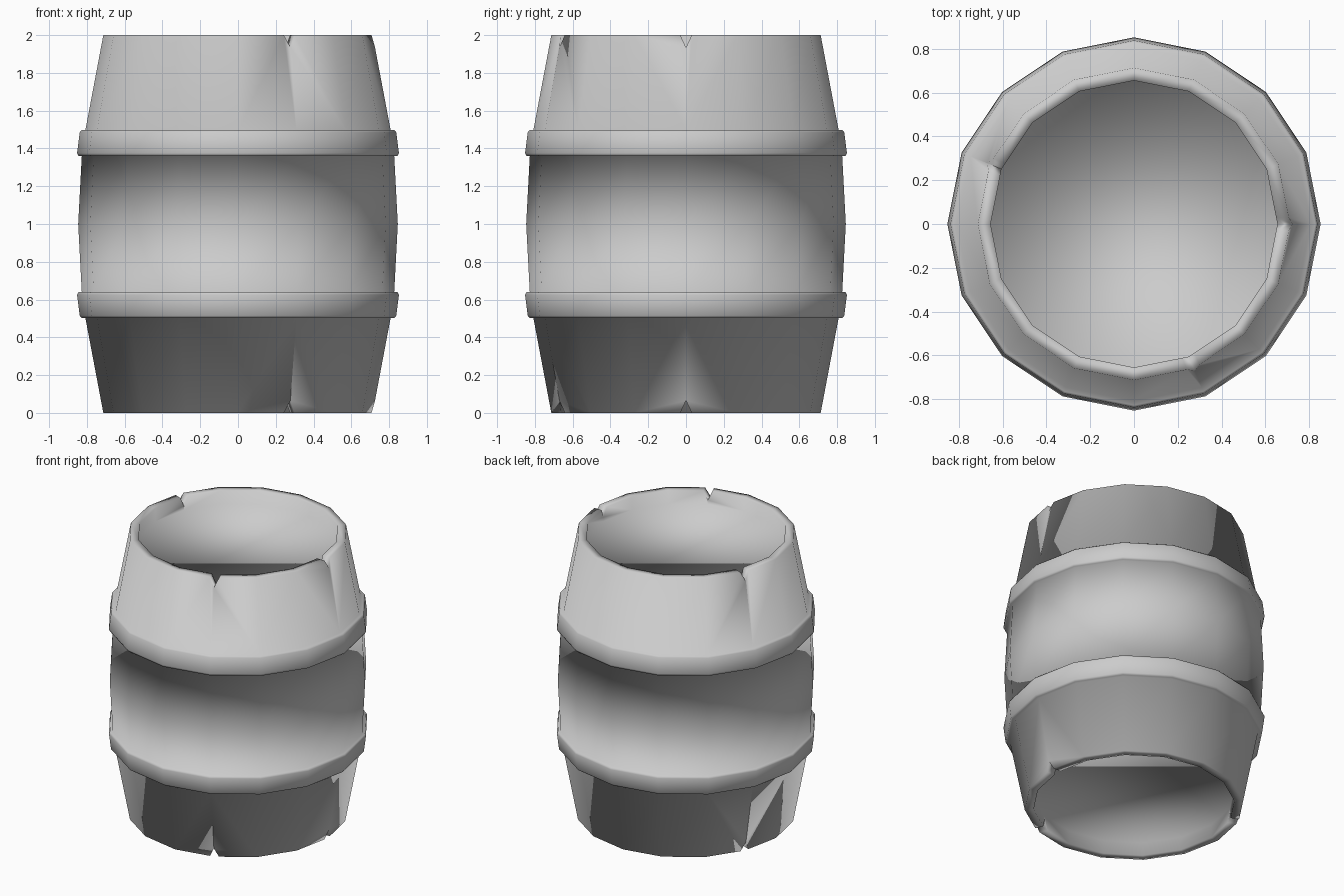
import bpy, bmesh
from math import cos, sin, pi, radians

if "Cube" in bpy.data.objects:
    bpy.data.objects.remove(bpy.data.objects["Cube"])

SIDES = 16


def make_object(name, bm):
    bmesh.ops.recalc_face_normals(bm, faces=bm.faces[:])
    mesh = bpy.data.meshes.new(name)
    bm.to_mesh(mesh)
    bm.free()
    obj = bpy.data.objects.new(name, mesh)
    bpy.context.collection.objects.link(obj)
    return obj


def revolve(name, profile):
    """Spin a (radius, z) profile into a 16-sided solid with flat ends."""
    bm = bmesh.new()
    rings = [[bm.verts.new((r * cos(2 * pi * i / SIDES), r * sin(2 * pi * i / SIDES), z))
              for i in range(SIDES)] for r, z in profile]
    for low, high in zip(rings, rings[1:]):
        for i in range(SIDES):
            k = (i + 1) % SIDES
            bm.faces.new((low[i], low[k], high[k], high[i]))
    bm.faces.new(rings[0][::-1])
    bm.faces.new(rings[-1])
    return make_object(name, bm)


# Barrel: recessed lid, rim, stave wall and hoop, mirrored about mid height
half = [(0.655, 0.095), (0.655, 0), (0.713, 0),            # lid edge and rim
        (0.808, 0.503),                                    # lower wall
        (0.828, 0.503), (0.838, 0.515), (0.852, 0.625),    # hoop
        (0.845, 0.64), (0.827, 0.64)]
barrel = revolve("barrel", half + [(0.846, 1)] + [(r, 2 - z) for r, z in reversed(half)])

# V-shaped chips in both rims
bm = bmesh.new()
for deg in (0, 157.5, -67.5):
    a = radians(deg)
    for rim, way in ((2, 1), (0, -1)):
        ends = []
        for r in (0.58, 0.85):
            tri = [(-0.044, rim + way * 0.03), (0.044, rim + way * 0.03), (0, rim - way * 0.065)]
            ends.append([bm.verts.new((r * cos(a) - t * sin(a), r * sin(a) + t * cos(a), z))
                         for t, z in tri])
        bm.faces.new(ends[0])
        bm.faces.new(ends[1][::-1])
        for i in range(3):
            j = (i + 1) % 3
            bm.faces.new((ends[0][i], ends[1][i], ends[1][j], ends[0][j]))
cutter = make_object("rim_chip_cutter", bm)
cutter.hide_render = True
mod = barrel.modifiers.new("chips", 'BOOLEAN')
mod.operation = 'DIFFERENCE'
mod.solver = 'EXACT'
mod.object = cutter
bpy.context.view_layer.objects.active = barrel
bpy.ops.object.modifier_apply(modifier=mod.name)
bpy.data.objects.remove(cutter)

# Fully smooth shading
for face in barrel.data.polygons:
    face.use_smooth = True
